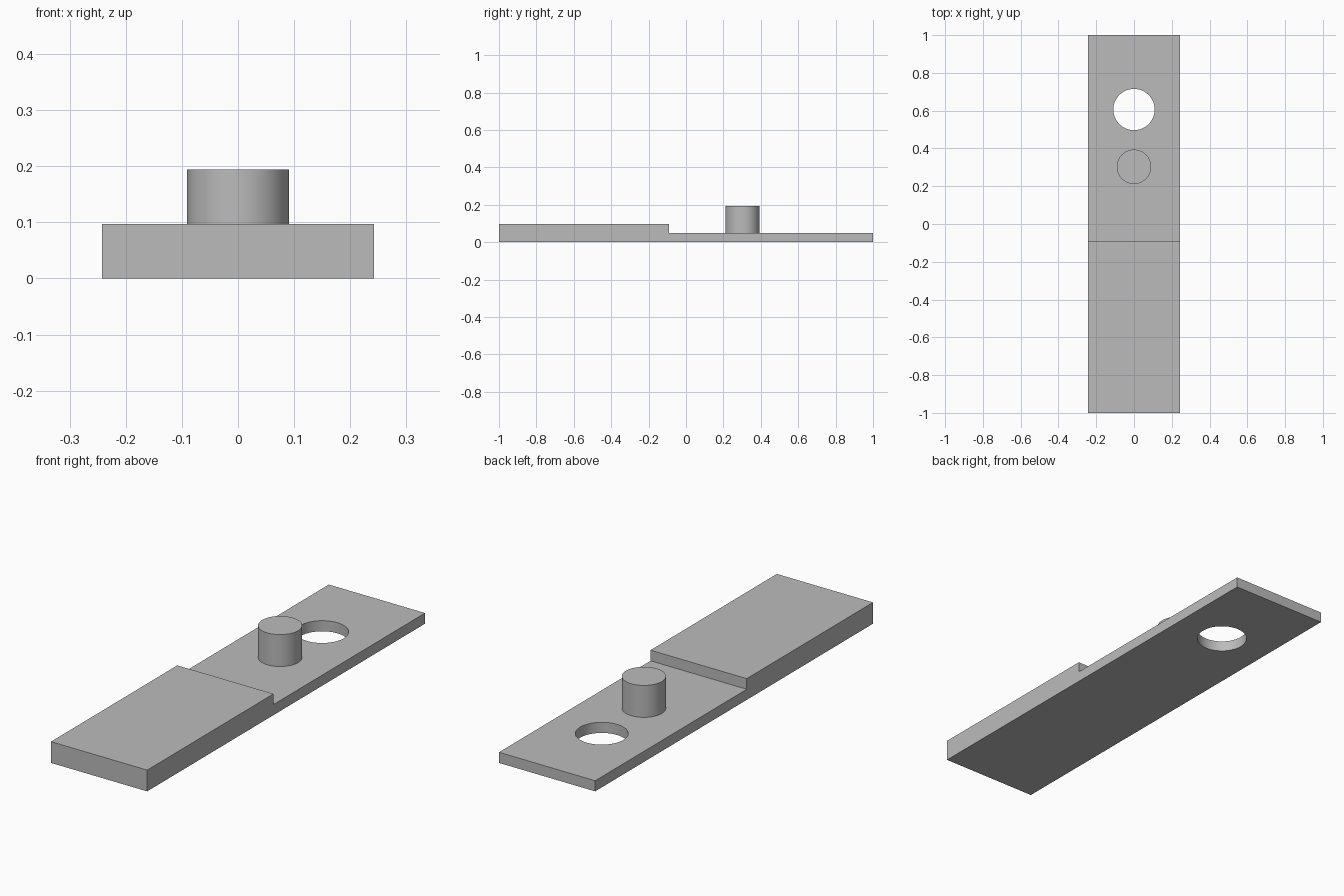
import bpy
import bmesh
from mathutils import Matrix

cube = bpy.data.objects.get("Cube")
if cube:
    bpy.data.objects.remove(cube, do_unlink=True)

UNIT = 2 / 66            # the strip is 66 units long
WIDTH, THICK, THIN = 16 * UNIT, 3.2 * UNIT, 1.6 * UNIT
STEP_Y, PEG_Y, HOLE_Y = -3 * UNIT, 10 * UNIT, 20 * UNIT

grey = bpy.data.materials.new("plain_grey")
grey.use_nodes = True
colour = (0.5, 0.5, 0.5, 1)
grey.diffuse_color = colour
grey.node_tree.nodes["Principled BSDF"].inputs["Base Color"].default_value = colour


def add_object(name, bm):
    mesh = bpy.data.meshes.new(name)
    bmesh.ops.recalc_face_normals(bm, faces=bm.faces)
    bm.to_mesh(mesh)
    bm.free()
    mesh.materials.append(grey)
    obj = bpy.data.objects.new(name, mesh)
    bpy.context.collection.objects.link(obj)
    return obj


def cylinder(name, radius, y, bottom, top):
    bm = bmesh.new()
    bmesh.ops.create_cone(bm, cap_ends=True, segments=96, radius1=radius,
                          radius2=radius, depth=top - bottom,
                          matrix=Matrix.Translation((0, y, (bottom + top) / 2)))
    return add_object(name, bm)


def smooth(obj):
    bpy.ops.object.select_all(action="DESELECT")
    obj.select_set(True)
    bpy.context.view_layer.objects.active = obj
    bpy.ops.object.shade_smooth_by_angle(angle=0.6)


# Stepped strip: side profile extruded across the width
bm = bmesh.new()
profile = [(-1, 0), (1, 0), (1, THIN), (STEP_Y, THIN), (STEP_Y, THICK), (-1, THICK)]
face = bm.faces.new([bm.verts.new((-WIDTH / 2, y, z)) for y, z in profile])
side = bmesh.ops.extrude_face_region(bm, geom=[face])
bmesh.ops.translate(bm, vec=(WIDTH, 0, 0),
                    verts=[v for v in side["geom"] if isinstance(v, bmesh.types.BMVert)])
strip = add_object("stepped_strip", bm)

# Round hole through the thin end
cutter = cylinder("hole_cutter", 3.6 * UNIT, HOLE_Y, -THICK, THICK * 2)
cutter.hide_render = True
cut = strip.modifiers.new("round_hole", "BOOLEAN")
cut.operation = "DIFFERENCE"
cut.solver = "EXACT"
cut.object = cutter
bpy.context.view_layer.objects.active = strip
bpy.ops.object.modifier_apply(modifier=cut.name)
bpy.data.objects.remove(cutter, do_unlink=True)
smooth(strip)

# Upright peg standing on the thin end
peg = cylinder("peg", 3 * UNIT, PEG_Y, THIN, 6.4 * UNIT)
smooth(peg)
